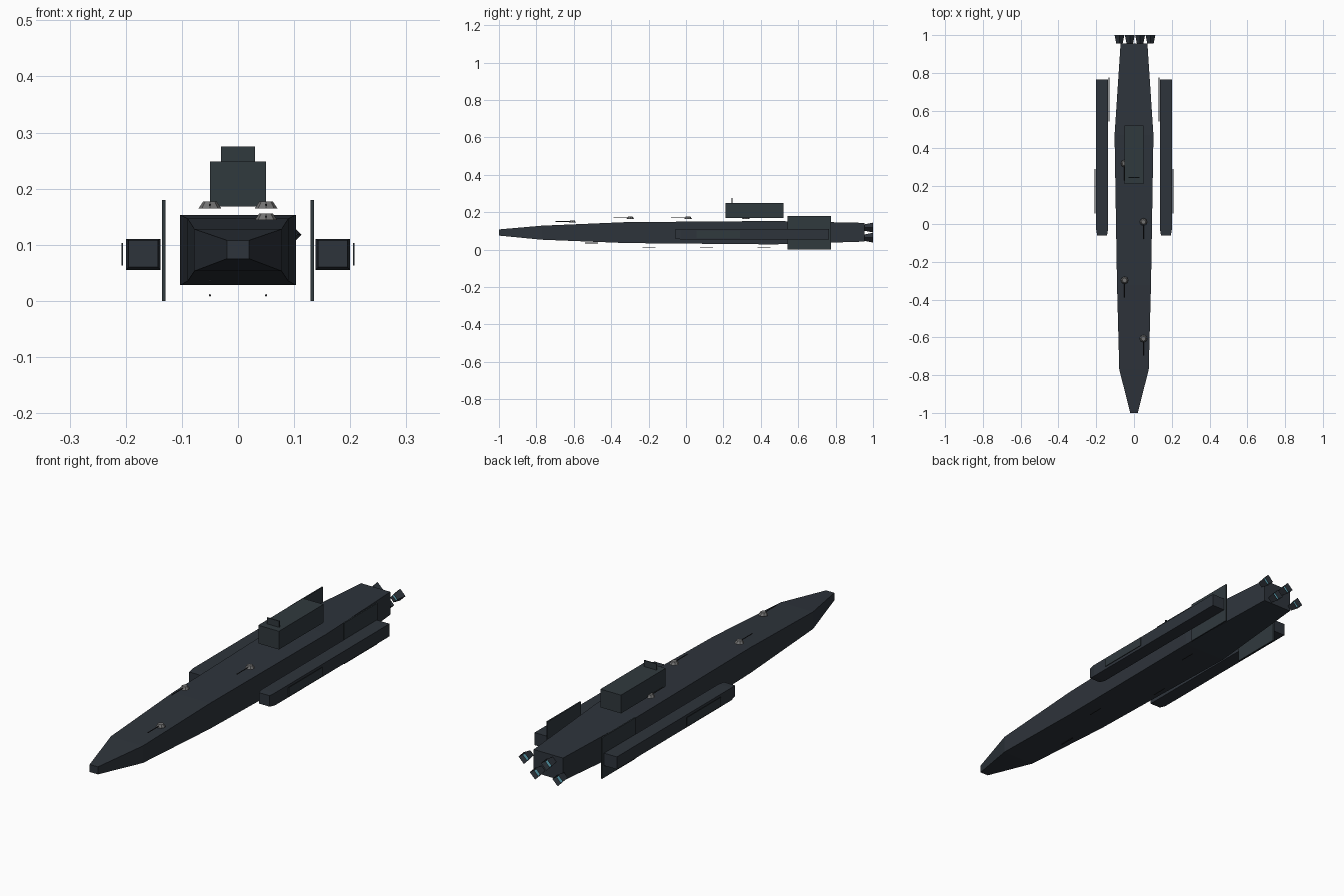
import bpy, bmesh, math
from mathutils import Matrix, Vector

if "Cube" in bpy.data.objects:
    bpy.data.objects.remove(bpy.data.objects["Cube"])


def material(name, rgb):
    m = bpy.data.materials.new(name)
    m.use_nodes = True
    m.diffuse_color = (*rgb, 1)
    m.node_tree.nodes["Principled BSDF"].inputs["Base Color"].default_value = (*rgb, 1)
    return m


HULL = material("dark blue grey", (0.027, 0.034, 0.044))
PANEL = material("dark slate", (0.030, 0.041, 0.048))
METAL = material("turret grey", (0.17, 0.17, 0.17))
BARREL = material("gun black", (0.022, 0.024, 0.027))
GLOW = material("engine cyan", (0.14, 0.46, 0.58))


def finish(name, bm, mat):
    bmesh.ops.recalc_face_normals(bm, faces=bm.faces)
    mesh = bpy.data.meshes.new(name)
    bm.to_mesh(mesh)
    bm.free()
    mesh.materials.append(mat)
    obj = bpy.data.objects.new(name, mesh)
    bpy.context.collection.objects.link(obj)
    return obj


def loft(name, sections, mat):
    """Skin rectangles given as (y, x0, x1, z0, z1)."""
    bm = bmesh.new()
    rings = [[bm.verts.new((x, y, z)) for x, z in
              ((x0, z0), (x1, z0), (x1, z1), (x0, z1))]
             for y, x0, x1, z0, z1 in sections]
    for a, b in zip(rings, rings[1:]):
        for i in range(4):
            j = (i + 1) % 4
            bm.faces.new((a[i], a[j], b[j], b[i]))
    bm.faces.new(rings[0])
    bm.faces.new(rings[-1])
    return finish(name, bm, mat)


def box(name, x, y, z, mat):
    return loft(name, [(y[0], *x, *z), (y[1], *x, *z)], mat)


def cone(name, loc, r1, r2, depth, sides, mat, along_y=False, caps=True):
    bm = bmesh.new()
    turn = Matrix.Rotation(-math.pi / 2, 4, "X") if along_y else Matrix()
    bmesh.ops.create_cone(bm, cap_ends=caps, segments=sides, radius1=r1, radius2=r2,
                          depth=depth, matrix=Matrix.Translation(Vector(loc)) @ turn)
    return finish(name, bm, mat)


# Main hull, tapered to a blunt nose and a narrower stern
profile = [(-1, .02, .075, .108), (-.77, .078, .053, .128), (-.32, .09, .035, .147),
           (.47, .103, .028, .153), (.955, .071, .043, .143)]
loft("hull", [(y, -w, w, z0, z1) for y, w, z0, z1 in profile], HULL)

# Command block and its sensor screen
box("command_block", (-.05, .05), (.212, .522), (.168, .248), PANEL)
box("sensor_screen", (-.03, .03), (.243, .248), (.248, .275), PANEL)

# Side pods, armour plates and fins
for side, s in (("left", 1), ("right", -1)):
    def span(a, b):
        return tuple(sorted((s * a, s * b)))
    loft(side + "_pod", [(-.06, *span(.143, .195), .060, .108),
                         (-.03, *span(.138, .2), .055, .11),
                         (.765, *span(.138, .2), .055, .11)], HULL)
    box(side + "_pod_plate", span(.205, .208), (.055, .29), (.063, .103), PANEL)
    box(side + "_fin", span(.129, .135), (.543, .775), (0, .18), PANEL)

# Deck turrets with forward barrels
for i in range(4):
    x = .05 if i % 2 == 0 else -.05
    y = -.607 + .309 * i
    z = .150 if i == 0 else .171
    cone(f"turret_{i + 1}", (x, y, z), .02, .012, .012, 8, METAL)
    cone(f"turret_barrel_{i + 1}", (x, y - .05, z), .002, .002, .08, 8, BARREL, True)

# Belly guns
for i in range(4):
    x = -.05 if i % 2 == 0 else .05
    z = .036 if i == 0 else .01
    cone(f"belly_gun_{i + 1}", (x, -.505 + .307 * i, z), .002, .002, .07, 8, BARREL, True)

# Four-sided flared nozzles, alternating low and high, with glowing cores
for i in range(4):
    x = -.077 + .0547 * i
    z = .064 if i % 2 == 0 else .118
    cone(f"engine_nozzle_{i + 1}", (x, .9775, z), .017, .026, .045, 4, HULL, True, False)
    cone(f"engine_glow_{i + 1}", (x, .976, z), .019, .02, .004, 4, GLOW, True)
